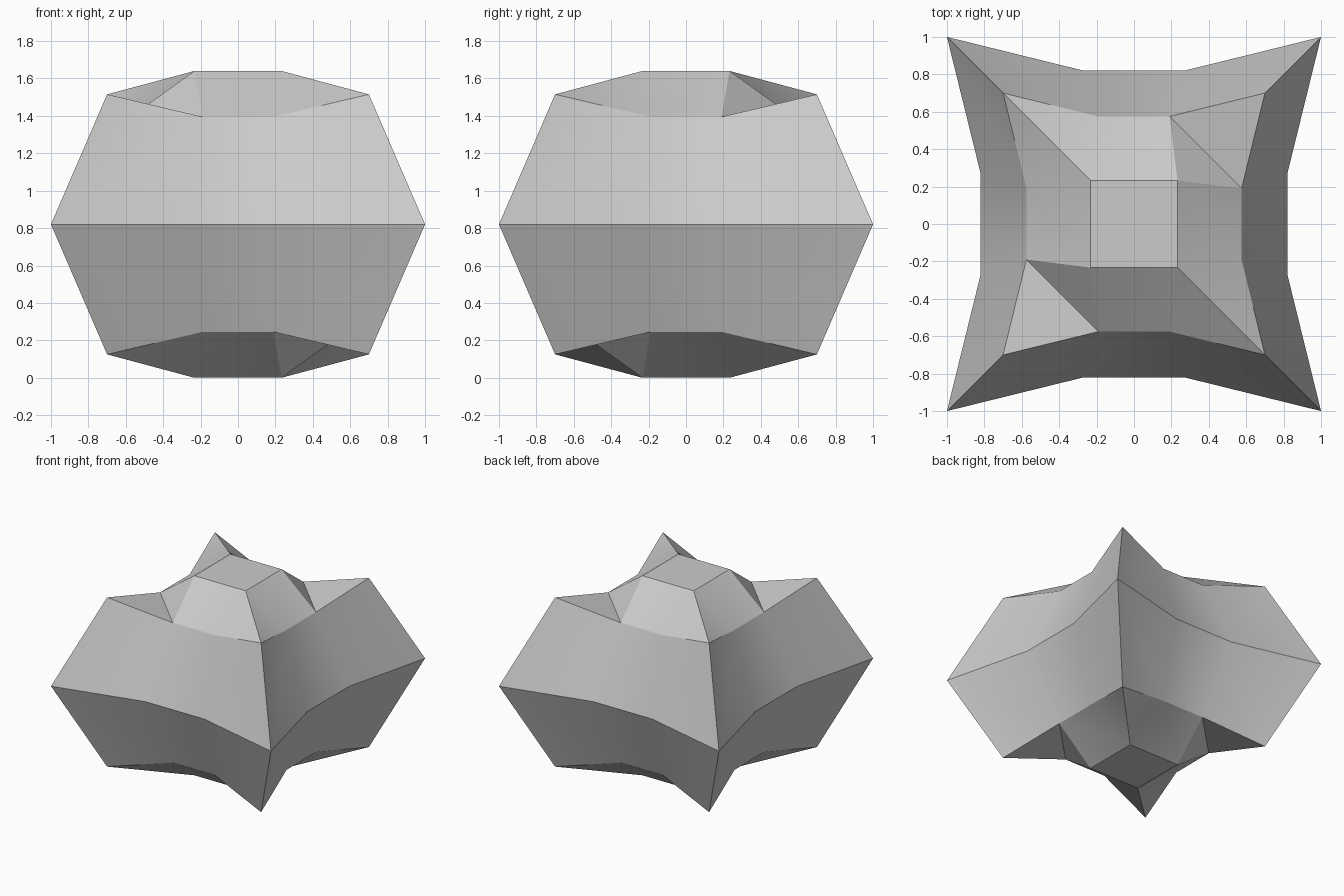
import bpy
import bmesh
import math
from mathutils import Matrix, Vector

default_cube = bpy.data.objects.get("Cube")
if default_cube:
    bpy.data.objects.remove(default_cube)

HEIGHT = 1.64
MID = HEIGHT / 2

grey = bpy.data.materials.new("plain_grey")
grey.use_nodes = True
colour = (0.6, 0.6, 0.6, 1)
grey.diffuse_color = colour
grey.node_tree.nodes["Principled BSDF"].inputs["Base Color"].default_value = colour

bm = bmesh.new()


def around(points):
    """Repeat a list of points on all four sides."""
    verts = []
    for k in range(4):
        turn = Matrix.Rotation(k * math.pi / 2, 3, 'Z')
        verts += [bm.verts.new(turn @ Vector(p)) for p in points]
    return verts


def star_ring(half, depth, side_z, corner, corner_z):
    """Four-pointed ring: two pinched side points and one corner per side."""
    return around([(-half, -depth, side_z), (half, -depth, side_z),
                   (corner, -corner, corner_z)])


equator = star_ring(0.27, 0.82, MID, 1.0, MID)


def build_half(sign, valley_corners):
    def level(h):
        return MID + sign * h

    rim = star_ring(0.19, 0.575, level(0.575), 0.7, level(0.695))
    cap = around([(0.233, -0.233, level(MID))])

    # Leaning walls
    for i in range(12):
        j = (i + 1) % 12
        bm.faces.new((equator[i], equator[j], rim[j], rim[i]))

    # Sloped panels and the folded corners between them
    for k in range(4):
        a, b, c = rim[3 * k:3 * k + 3]
        after = rim[(3 * k + 3) % 12]
        bm.faces.new((a, b, cap[k], cap[k - 1]))
        if k in valley_corners:
            bm.faces.new((b, c, after))
            bm.faces.new((b, after, cap[k]))
        else:
            bm.faces.new((b, c, cap[k]))
            bm.faces.new((c, after, cap[k]))

    # Flat square cap
    bm.faces.new(cap)


build_half(1, (1, 3))
build_half(-1, (0, 2))
bmesh.ops.recalc_face_normals(bm, faces=bm.faces)

mesh = bpy.data.meshes.new("star_block")
bm.to_mesh(mesh)
bm.free()
mesh.materials.append(grey)
block = bpy.data.objects.new("star_block", mesh)
bpy.context.collection.objects.link(block)

# Soft shading on the bowed walls, crisp folds elsewhere
bpy.ops.object.select_all(action='DESELECT')
block.select_set(True)
bpy.context.view_layer.objects.active = block
bpy.ops.object.shade_smooth_by_angle(angle=math.radians(30))
